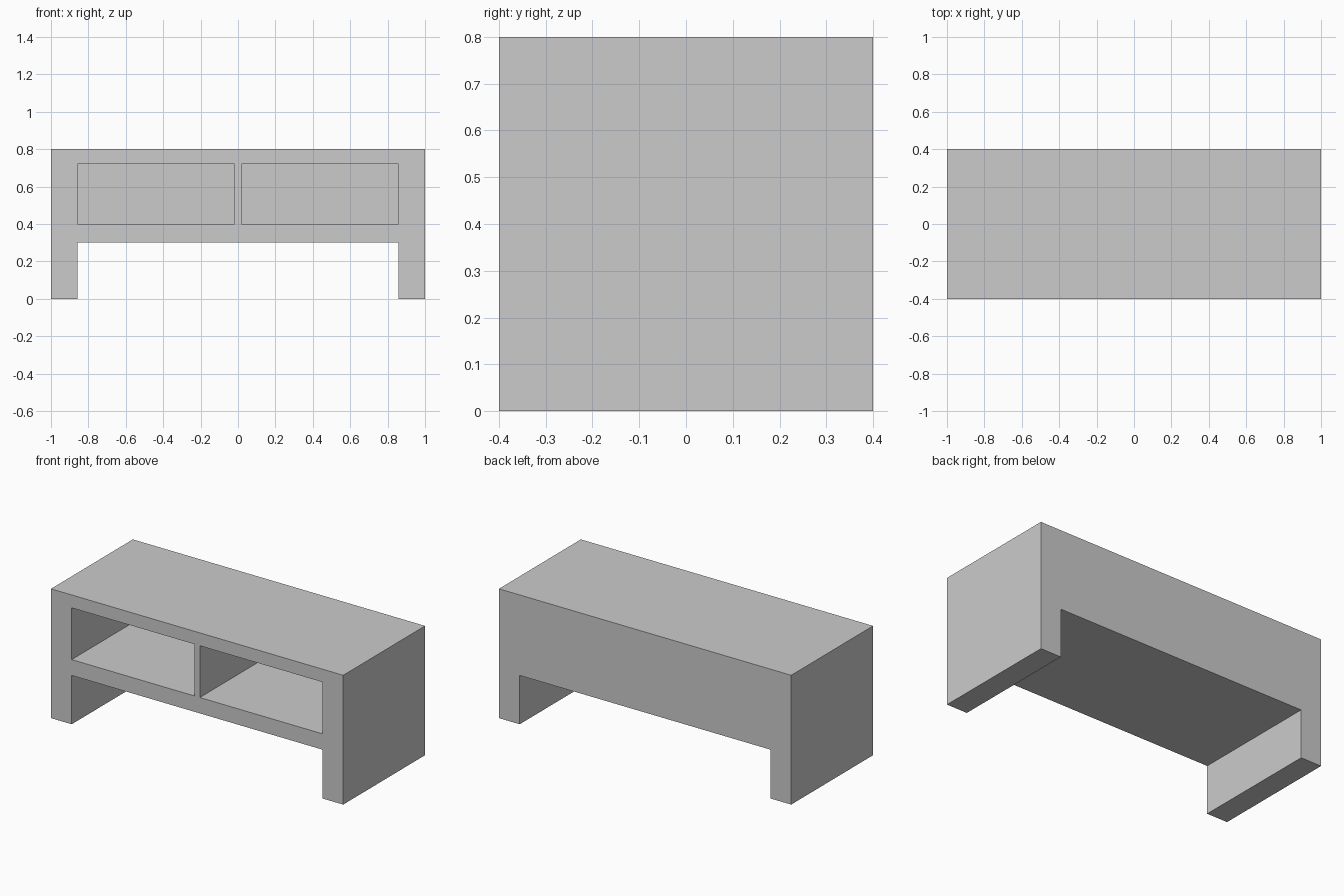
import bpy, bmesh

if "Cube" in bpy.data.objects:
    bpy.data.objects.remove(bpy.data.objects["Cube"])

W, D, H = 1.0, 0.4, 0.8        # half width, half depth, height
INNER = 0.858                  # inner face of the legs and compartments
UNDER = 0.302                  # underside height
SHELF_Z, TOP_Z = 0.40, 0.72    # compartment floor and ceiling
DIVIDER = 0.019                # half thickness of the divider
BACK_Y = 0.36                  # inner face of the back panel


def extrude_profile(name, profile, y0, y1):
    """Solid made by sweeping an (x, z) outline from y0 to y1."""
    bm = bmesh.new()
    face = bm.faces.new([bm.verts.new((x, y0, z)) for x, z in profile])
    ext = bmesh.ops.extrude_face_region(bm, geom=[face])
    verts = [v for v in ext["geom"] if isinstance(v, bmesh.types.BMVert)]
    bmesh.ops.translate(bm, vec=(0, y1 - y0, 0), verts=verts)
    bmesh.ops.recalc_face_normals(bm, faces=bm.faces)
    mesh = bpy.data.meshes.new(name)
    bm.to_mesh(mesh)
    bm.free()
    obj = bpy.data.objects.new(name, mesh)
    bpy.context.collection.objects.link(obj)
    return obj


# Cabinet body: one arch-shaped block with two slab legs
half = [(INNER, UNDER), (INNER, 0), (W, 0), (W, H)]
arch = half + [(-x, z) for x, z in reversed(half)]
body = extrude_profile("cabinet_body", arch, -D, D)

# Two open compartments, cut in from the front
for side in (-1, 1):
    a, b = side * DIVIDER, side * INNER
    outline = [(a, SHELF_Z), (b, SHELF_Z), (b, TOP_Z), (a, TOP_Z)]
    cutter = extrude_profile("compartment_cutter", outline, -D - 0.1, BACK_Y)
    cutter.hide_render = True
    mod = body.modifiers.new("compartment", "BOOLEAN")
    mod.operation = "DIFFERENCE"
    mod.solver = "EXACT"
    mod.object = cutter
    bpy.context.view_layer.objects.active = body
    bpy.ops.object.modifier_apply(modifier=mod.name)
    bpy.data.objects.remove(cutter, do_unlink=True)
